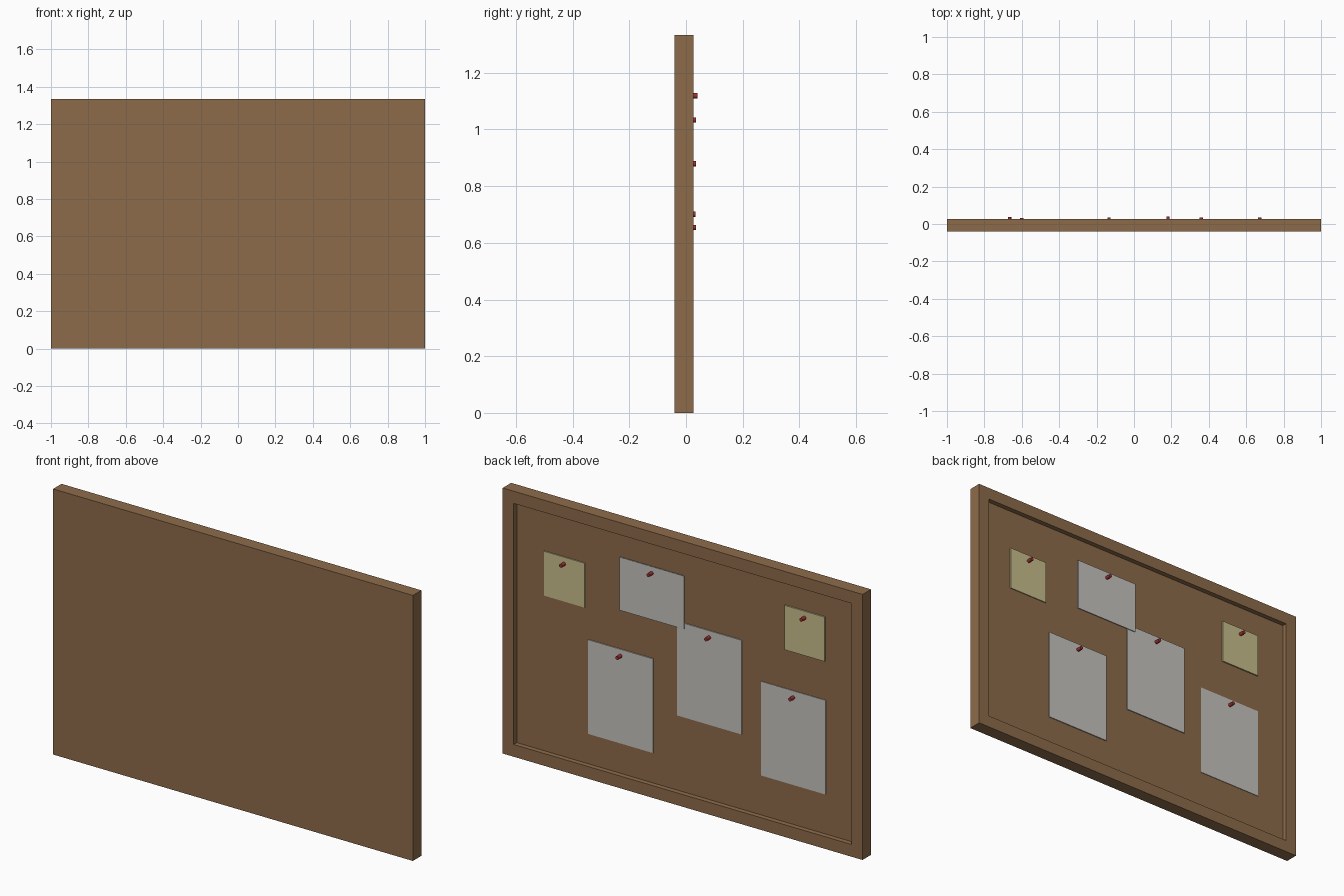
import bpy
import bmesh
from math import pi
from mathutils import Matrix, Vector

cube = bpy.data.objects.get("Cube")
if cube:
    bpy.data.objects.remove(cube, do_unlink=True)

WIDTH, HEIGHT = 2.0, 1.334
FRONT, BACK, FLOOR = -0.04, 0.027, 0.002
RIM = 0.087


def material(name, rgb):
    mat = bpy.data.materials.new(name)
    mat.use_nodes = True
    mat.diffuse_color = (*rgb, 1)
    mat.node_tree.nodes["Principled BSDF"].inputs["Base Color"].default_value = (*rgb, 1)
    return mat


wood = material("brown wood", (0.27, 0.148, 0.068))
white = material("white paper", (0.56, 0.55, 0.51))
yellow = material("yellow paper", (0.58, 0.51, 0.26))
red = material("red plastic", (0.35, 0.03, 0.03))


def finish(bm, name, mat):
    mesh = bpy.data.meshes.new(name)
    bm.to_mesh(mesh)
    bm.free()
    mesh.materials.append(mat)
    obj = bpy.data.objects.new(name, mesh)
    bpy.context.collection.objects.link(obj)
    return obj


def box(low, high):
    low, high = Vector(low), Vector(high)
    bm = bmesh.new()
    bmesh.ops.create_cube(bm, size=1, matrix=Matrix.Translation((low + high) / 2)
                          @ Matrix.Diagonal((*(high - low), 1)))
    return bm


# Board with a raised rim around a sunken pinning surface
bm = box((-WIDTH / 2, FRONT, 0), (WIDTH / 2, BACK, HEIGHT))
bm.normal_update()
panel = max(bm.faces, key=lambda f: f.normal.y)
bmesh.ops.inset_individual(bm, faces=[panel], thickness=RIM)
sunk = bmesh.ops.extrude_discrete_faces(bm, faces=[panel])["faces"][0]
bmesh.ops.translate(bm, vec=(0, FLOOR - BACK, 0), verts=sunk.verts)
bmesh.ops.recalc_face_normals(bm, faces=bm.faces)
finish(bm, "board", wood)


def pinned_sheet(name, mat, size, x, top, surface, under=FLOOR):
    """A sheet centred on x, hanging from z = top, with one pin near its top edge."""
    w, h = size
    finish(box((x - w / 2, under, top - h), (x + w / 2, surface, top)), name, mat)

    length = 0.028
    bm = bmesh.new()
    bmesh.ops.create_cone(
        bm, cap_ends=True, segments=16, radius1=0.009, radius2=0.009, depth=length,
        matrix=Matrix.Translation((x, surface + length / 2, top - 0.033))
        @ Matrix.Rotation(pi / 2, 4, "X"))
    for face in bm.faces:
        face.smooth = len(face.verts) == 4
    for edge in bm.edges:
        edge.smooth = all(len(f.verts) == 4 for f in edge.link_faces)
    finish(bm, name + "_pin", red)


# Sheets and notes
note, page, card = (0.223, 0.223), (0.36, 0.473), (0.36, 0.267)
pinned_sheet("left_note", yellow, note, 0.672, 1.066, 0.007)
pinned_sheet("right_note", yellow, note, -0.665, 1.153, 0.009)
pinned_sheet("left_page", white, page, 0.359, 0.687, 0.007)
pinned_sheet("middle_page", white, page, -0.134, 0.912, 0.007)
pinned_sheet("right_page", white, page, -0.6, 0.734, 0.005)
pinned_sheet("top_card", white, card, 0.182, 1.152, 0.012, under=0.008)
